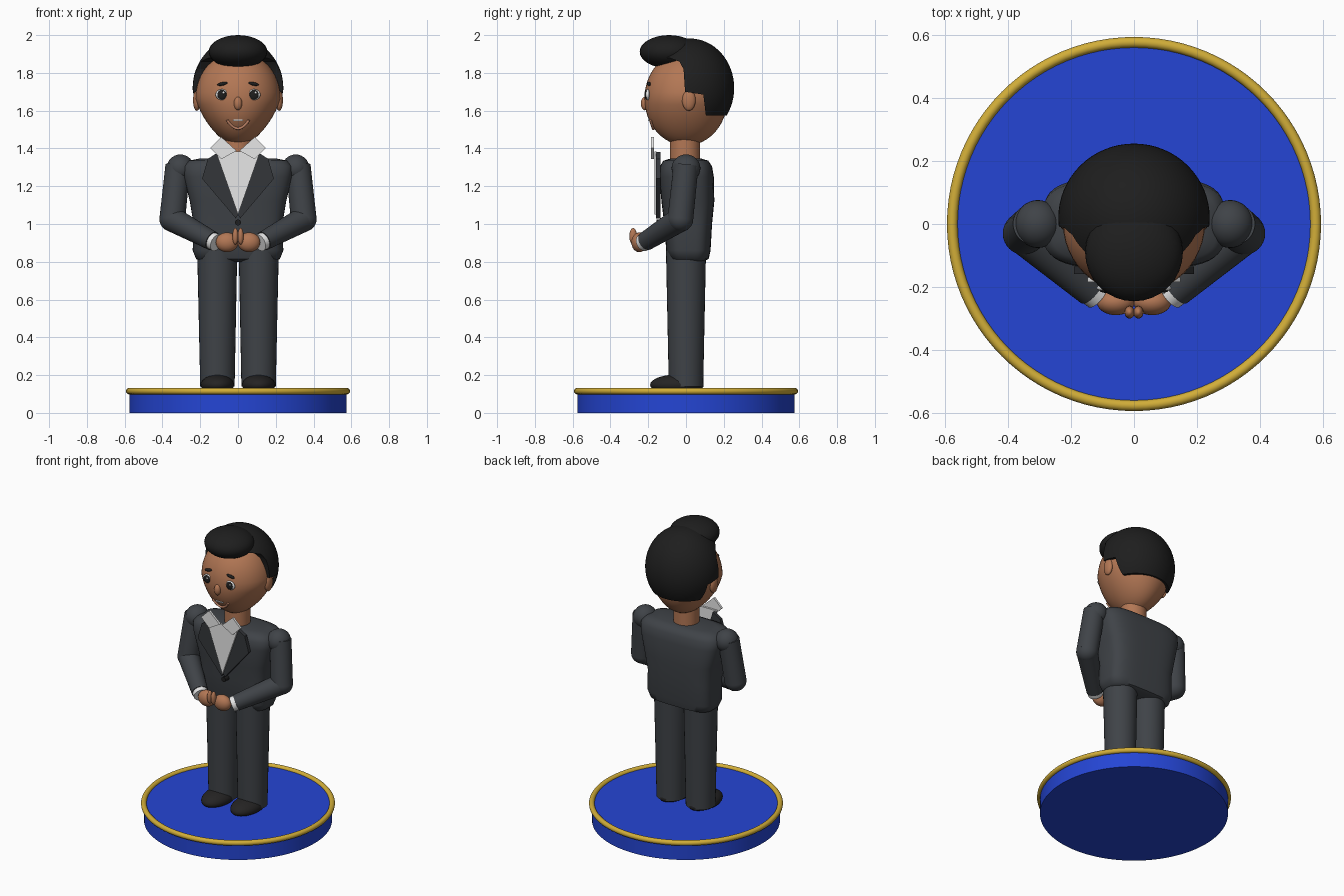
import bpy, bmesh, math
from mathutils import Matrix, Vector

cube = bpy.data.objects.get("Cube")
if cube:
    bpy.data.objects.remove(cube, do_unlink=True)


def material(name, r, g, b):
    m = bpy.data.materials.new(name)
    m.use_nodes = True
    m.diffuse_color = (r, g, b, 1)
    node = next(n for n in m.node_tree.nodes if n.type == 'BSDF_PRINCIPLED')
    node.inputs["Base Color"].default_value = (r, g, b, 1)
    node.inputs["Roughness"].default_value = 0.6
    return m


BLUE = material("royal blue", 0.018, 0.06, 0.66)
GOLD = material("gold", 0.64, 0.42, 0.04)
SUIT = material("charcoal suit", 0.05, 0.056, 0.064)
LAPEL = material("dark lapel", 0.034, 0.037, 0.042)
SKIN = material("brown skin", 0.45, 0.185, 0.09)
LIP = material("lip", 0.55, 0.24, 0.14)
WHITE = material("shirt white", 0.8, 0.8, 0.8)
BLACK = material("hair black", 0.013, 0.013, 0.013)
SHOE = material("shoe black", 0.018, 0.017, 0.017)


def finish(name, bm, mat, angle=40):
    bmesh.ops.recalc_face_normals(bm, faces=bm.faces)
    for f in bm.faces:
        f.smooth = True
    me = bpy.data.meshes.new(name)
    bm.to_mesh(me)
    bm.free()
    me.set_sharp_from_angle(angle=math.radians(angle))
    me.materials.append(mat)
    ob = bpy.data.objects.new(name, me)
    bpy.context.collection.objects.link(ob)
    return ob


def ball(name, loc, radii, mat, tilt=0, shape=None, seg=32):
    """Ellipsoid, tilted about y; shape edits unit-sphere points first."""
    bm = bmesh.new()
    bmesh.ops.create_uvsphere(bm, u_segments=seg, v_segments=seg // 2, radius=1)
    if shape:
        for v in bm.verts:
            shape(v.co)
    bm.transform(Matrix.Translation(loc) @ Matrix.Rotation(tilt, 4, 'Y')
                 @ Matrix.Diagonal((*radii, 1)))
    return finish(name, bm, mat, 60)


def limb(name, a, b, ra, rb, mat, seg=32):
    """Tapered cylinder from a to b."""
    a, b = Vector(a), Vector(b)
    bm = bmesh.new()
    bmesh.ops.create_cone(bm, cap_ends=True, segments=seg, radius1=ra, radius2=rb,
                          depth=(b - a).length)
    turn = (b - a).to_track_quat('Z', 'Y').to_matrix().to_4x4()
    bm.transform(Matrix.Translation((a + b) / 2) @ turn)
    return finish(name, bm, mat)


def plate(name, points, y0, y1, mat):
    """Flat outline in x and z, extruded between two y values."""
    bm = bmesh.new()
    face = bm.faces.new([bm.verts.new((x, y0, z)) for x, z in points])
    out = bmesh.ops.extrude_face_region(bm, geom=[face])
    moved = [g for g in out["geom"] if isinstance(g, bmesh.types.BMVert)]
    bmesh.ops.translate(bm, verts=moved, vec=(0, y1 - y0, 0))
    return finish(name, bm, mat)


def loft(name, sections, mat, power=3.6, seg=48):
    """Stack of rounded rectangles: height, half width, front y, back y."""
    bm = bmesh.new()
    rings = []
    for z, w, front, back in sections:
        ring = []
        for i in range(seg):
            a = math.tau * i / seg
            c, s = math.cos(a), math.sin(a)
            px = math.copysign(abs(c) ** (2 / power), c) * w
            py = math.copysign(abs(s) ** (2 / power), s) * (back - front) / 2
            ring.append(bm.verts.new((px, py + (front + back) / 2, z)))
        rings.append(ring)
    for low, high in zip(rings, rings[1:]):
        for i in range(seg):
            j = (i + 1) % seg
            bm.faces.new((low[i], low[j], high[j], high[i]))
    bm.faces.new(rings[0])
    bm.faces.new(rings[-1])
    return finish(name, bm, mat, 50)


# Base and rim
limb("base", (0, 0, 0), (0, 0, 0.116), 0.575, 0.575, BLUE, 96)
bpy.ops.mesh.primitive_torus_add(major_radius=0.576, minor_radius=0.017, major_segments=96,
                                 minor_segments=16, location=(0, 0, 0.115))
rim = bpy.context.object
rim.name = "base_rim"
rim.data.materials.append(GOLD)
rim.data.shade_smooth()

# Jacket
loft("jacket", [(0.80, 0.19, -0.05, 0.09), (0.815, 0.222, -0.09, 0.12),
                (0.86, 0.24, -0.105, 0.13), (1.0, 0.235, -0.115, 0.138),
                (1.12, 0.255, -0.13, 0.15), (1.25, 0.288, -0.142, 0.147),
                (1.305, 0.29, -0.138, 0.138), (1.335, 0.262, -0.12, 0.118),
                (1.347, 0.2, -0.08, 0.08)], SUIT)
plate("shirt_front", [(-0.118, 1.385), (0.118, 1.385), (0, 1.05)], -0.168, -0.155, WHITE)
limb("jacket_button", (0, -0.115, 1.008), (0, -0.155, 1.008), 0.016, 0.016, BLACK, 20)

# Head, widest at the temples and narrower at the chin
HEAD_Z, HEAD_X, HEAD_Y, HEAD_H = 1.665, 0.225, 0.22, 0.25


def taper(z):
    return 1 - 0.3 * max(0, -z)


def jaw(co):
    co.x *= taper(co.z)


def face_y(x, z):
    t = (z - HEAD_Z) / HEAD_H
    u = x / (HEAD_X * taper(t))
    return -HEAD_Y * math.sqrt(max(0, 1 - t * t - u * u))


limb("neck", (0, -0.005, 1.32), (0, -0.005, 1.47), 0.08, 0.08, SKIN)
ball("head", (0, 0, HEAD_Z), (HEAD_X, HEAD_Y, HEAD_H), SKIN, shape=jaw, seg=48)
ball("nose", (0, -0.218, 1.638), (0.022, 0.021, 0.036), SKIN, seg=20)

# Smile
curve = bpy.data.curves.new("smile", 'CURVE')
curve.dimensions = '3D'
curve.bevel_depth = 0.007
curve.use_fill_caps = True
spline = curve.splines.new('POLY')
spline.points.add(12)
for i, p in enumerate(spline.points):
    x = 0.058 * (i / 6 - 1)
    z = 1.505 + 0.045 * (x / 0.058) ** 2
    p.co = (x, face_y(x, z) - 0.004, z, 1)
curve.materials.append(LIP)
bpy.context.collection.objects.link(bpy.data.objects.new("smile", curve))
tooth_y = face_y(0.025, 1.55)
plate("teeth", [(-0.027, 1.546), (0.027, 1.546), (0.027, 1.553), (-0.027, 1.553)],
      tooth_y - 0.008, tooth_y, WHITE)

# Hair cap trimmed to a stepped side hairline, plus the swept front
hair = ball("hair_cap", (0, 0.02, 1.72), (0.24, 0.235, 0.262), BLACK, seg=64)
cutter = plate("hair_cutter", [(0.105, 1.575), (0.4, 1.575), (0.4, 2.1), (-0.4, 2.1),
                               (-0.4, 1.865), (-0.09, 1.88), (-0.035, 1.86), (-0.013, 1.82),
                               (-0.005, 1.7), (0.092, 1.685)], -0.5, 0.5, BLACK)
cutter.rotation_euler.z = math.pi / 2
cutter.hide_render = True
trim = hair.modifiers.new("trim", 'BOOLEAN')
trim.operation = 'INTERSECT'
trim.solver = 'EXACT'
trim.object = cutter
bpy.context.view_layer.update()
bpy.context.view_layer.objects.active = hair
bpy.ops.object.modifier_apply(modifier="trim")
bpy.data.objects.remove(cutter, do_unlink=True)
hair.data.set_sharp_from_angle(angle=math.radians(40))
ball("hair_front", (0, -0.09, 1.912), (0.155, 0.155, 0.088), BLACK)


def sole(co):
    co.z = max(co.z, -0.35)


# Everything that comes in pairs
for s, side in ((1, "left_"), (-1, "right_")):
    # Legs and shoes
    limb(side + "leg", (s * 0.109, 0, 0.14), (s * 0.11, 0, 0.86), 0.091, 0.106, SUIT)
    ball(side + "shoe", (s * 0.109, -0.048, 0.148), (0.088, 0.142, 0.055), SHOE, shape=sole)

    # Arm, bent forward so the hands meet
    shoulder, elbow = (s * 0.318, 0, 1.31), (s * 0.348, -0.03, 1.025)
    wrist, cuff = (s * 0.135, -0.212, 0.91), (s * 0.115, -0.228, 0.9)
    ball(side + "shoulder", (s * 0.305, 0, 1.295), (0.073, 0.076, 0.073), SUIT)
    limb(side + "upper_arm", shoulder, elbow, 0.066, 0.068, SUIT)
    ball(side + "elbow", elbow, (0.068, 0.068, 0.066), SUIT)
    limb(side + "forearm", elbow, wrist, 0.066, 0.051, SUIT)
    limb(side + "cuff", wrist, cuff, 0.047, 0.046, WHITE)
    ball(side + "hand", (s * 0.058, -0.247, 0.903), (0.06, 0.042, 0.052), SKIN)
    ball(side + "thumb", (s * 0.014, -0.28, 0.935), (0.016, 0.02, 0.044), SKIN, seg=20)

    # Lapel and collar
    plate(side + "lapel", [(s * 0.105, 1.38), (s * 0.16, 1.345), (s * 0.19, 1.24),
                           (s * 0.012, 1.03), (0, 1.05)], -0.158, -0.135, LAPEL)
    plate(side + "collar", [(s * 0.088, 1.46), (s * 0.147, 1.402),
                            (s * 0.088, 1.343), (s * 0.008, 1.388)], -0.184, -0.169, WHITE)

    # Ear, eye and brow
    ball(side + "ear", (s * 0.218, 0.015, 1.655), (0.02, 0.036, 0.056), SKIN, seg=20)
    ex, ez = s * 0.085, 1.685
    ey = face_y(ex, ez)
    ball(side + "eye", (ex, ey, ez), (0.034, 0.012, 0.029), WHITE, seg=20)
    ball(side + "iris", (ex, ey - 0.008, ez), (0.024, 0.008, 0.026), BLACK, seg=20)
    ball(side + "eye_glint", (ex + 0.008, ey - 0.015, ez + 0.01),
         (0.006, 0.003, 0.006), WHITE, seg=12)
    ball(side + "brow", (s * 0.082, face_y(0.082, 1.742) - 0.003, 1.742),
         (0.029, 0.011, 0.009), BLACK, tilt=s * 0.2, seg=20)
